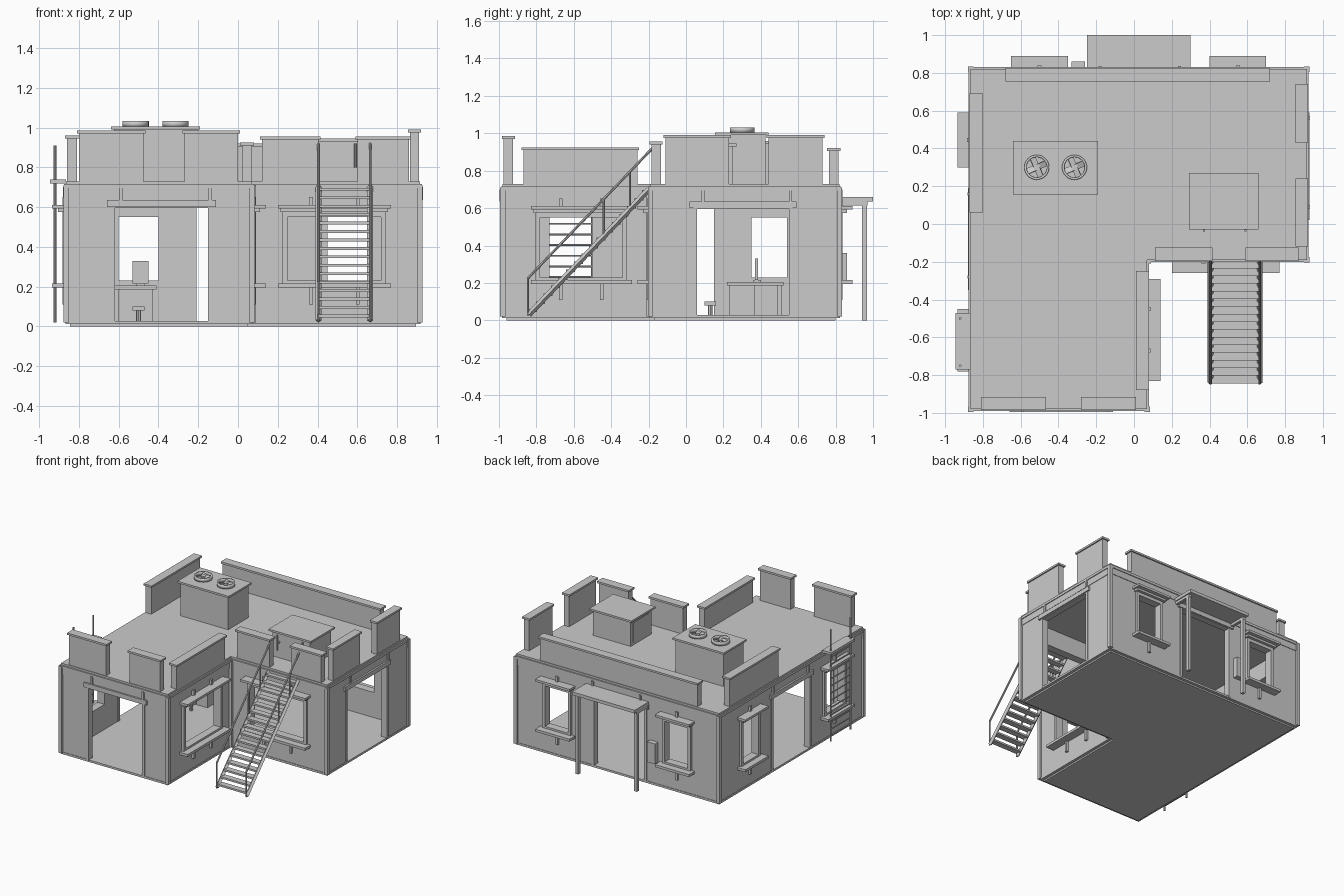
import bpy
from math import radians, pi
from mathutils import Vector

if "Cube" in bpy.data.objects:
    bpy.data.objects.remove(bpy.data.objects["Cube"], do_unlink=True)

grey = bpy.data.materials.new("plain_grey")
grey.use_nodes = True
colour = (0.6, 0.6, 0.6, 1)
grey.diffuse_color = colour
grey.node_tree.nodes["Principled BSDF"].inputs["Base Color"].default_value = colour


def mesh_object(name, verts, faces):
    me = bpy.data.meshes.new(name)
    me.from_pydata(verts, [], faces)
    me.materials.append(grey)
    ob = bpy.data.objects.new(name, me)
    bpy.context.collection.objects.link(ob)
    return ob


def prism(name, outline, z0, z1):
    """Extrude a counter-clockwise outline between two heights."""
    n = len(outline)
    verts = [(x, y, z) for z in (z0, z1) for x, y in outline]
    faces = [tuple(reversed(range(n))), tuple(range(n, 2 * n))]
    faces += [(i, (i + 1) % n, (i + 1) % n + n, i + n) for i in range(n)]
    return mesh_object(name, verts, faces)


def box(name, x, y, z):
    return prism(name, [(x[0], y[0]), (x[1], y[0]), (x[1], y[1]), (x[0], y[1])], *z)


def bar(name, a, b, r, sides=8):
    """Straight round or square bar between two points."""
    a, b = Vector(a), Vector(b)
    bpy.ops.mesh.primitive_cylinder_add(vertices=sides, radius=r, depth=(b - a).length,
                                        location=(a + b) / 2)
    ob = bpy.context.object
    ob.name = name
    ob.rotation_euler = (b - a).to_track_quat('Z', 'Y').to_euler()
    ob.data.materials.append(grey)
    if sides > 6:
        bpy.ops.object.shade_smooth_by_angle(angle=radians(40))
    return ob


class Wall:
    """Wall along one axis; d is measured outward from its outer face."""

    def __init__(self, name, axis, face, out, start, end):
        self.name, self.axis, self.face, self.out = name, axis, face, out
        self.start, self.end = start, end

    def part(self, name, span, d, z):
        across = sorted(self.face + self.out * v for v in d)
        x, y = (span, across) if self.axis == 'x' else (across, span)
        return box(self.name + "_" + name, x, y, z)

    def build(self, openings):
        at = self.start
        for a, b, z0, z1 in sorted(openings):
            self.part("panel", (at, a), (-0.04, 0), (0.02, TOP))
            self.part("header", (a, b), (-0.04, 0), (z1, TOP))
            if z0 > 0.03:
                self.part("apron", (a, b), (-0.04, 0), (0.02, z0))
            at = b
        self.part("panel", (at, self.end), (-0.04, 0), (0.02, TOP))

    def frame(self, a, b, z0, z1, w, d):
        for s in ((a - w, a), (b, b + w)):
            self.part("jamb", s, d, (z0, z1))
        self.part("frame_top", (a - w, b + w), d, (z1, z1 + w))

    def window(self, a, b, pins=1):
        z0, z1 = 0.23, 0.55
        self.frame(a, b, z0, z1, 0.025, (-0.045, 0.018))
        self.part("frame_bottom", (a - 0.025, b + 0.025), (-0.045, 0.018), (z0 - 0.02, z0))
        self.part("lintel", (a - 0.05, b + 0.05), (0, 0.07), (0.592, 0.61))
        self.part("lintel_base", (a - 0.035, b + 0.035), (0, 0.04), (0.575, 0.592))
        self.part("sill", (a - 0.05, b + 0.05), (0, 0.07), (0.195, 0.215))
        for i in range(pins):
            c = a + (b - a) * (i + 0.5) / pins
            self.part("pin_low", (c - 0.01, c + 0.01), (0, 0.018), (0.11, 0.195))
            self.part("pin_high", (c - 0.01, c + 0.01), (0, 0.018), (0.61, 0.65))

    def doorway(self, a, b):
        self.frame(a + 0.02, b - 0.02, 0.02, 0.595, 0.02, (-0.045, 0.006))
        self.part("beam", (a - 0.02, b + 0.02), (0, 0.014), (0.6, 0.635))
        for c in (a + 0.05, b - 0.01):
            self.part("hanger", (c - 0.008, c + 0.008), (0, 0.016), (0.635, 0.7))


TOP = 0.70
L, R, M, F, S, B = -0.865, 0.915, 0.07, -0.98, -0.19, 0.82


def footprint(g):
    return [(L - g, F - g), (M + g, F - g), (M + g, S - g),
            (R + g, S - g), (R + g, B + g), (L - g, B + g)]


# Floor, roof slab and cornice
prism("floor_slab", footprint(-0.02), 0, 0.02)
prism("base_trim", footprint(0.004), 0.012, 0.028)
prism("roof_slab", footprint(0), TOP, 0.73)
prism("cornice", footprint(0.01), 0.695, 0.715)

# Walls: name, axis, face, outward, range, windows, doorways
plan = [
    ("front_wall", 'x', F, -1, L, M, [], [(-0.64, -0.13)]),
    ("recess_side_wall", 'y', M, 1, F, S, [(-0.78, -0.34)], []),
    ("recess_front_wall", 'x', S, -1, M, R, [(0.25, 0.72)], []),
    ("right_wall", 'y', R, 1, S, B, [], [(0.04, 0.57)]),
    ("back_wall", 'x', B, 1, L, R, [(-0.6, -0.4), (0.45, 0.65)], [(-0.23, 0.25)]),
    ("left_wall", 'y', L, -1, F, B, [(-0.73, -0.5), (0.35, 0.54)], [(-0.33, 0.17)]),
]
for name, axis, face, out, a, b, windows, doors in plan:
    wall = Wall(name, axis, face, out, a, b)
    wall.build([(p, q, 0.23, 0.55) for p, q in windows] + [(p, q, 0.02, 0.6) for p, q in doors])
    for p, q in windows:
        wall.window(p, q, 2 if q - p > 0.3 else 1)
    for p, q in doors:
        wall.doorway(p, q)
    wall.part("frieze", (a, b), (0, 0.004), (0.645, 0.695))

# Corner strips
for x, y in footprint(0):
    if (x, y) != (M, S):
        box("corner_strip", (x - 0.014, x + 0.014), (y - 0.014, y + 0.014), (0.02, 0.71))
box("corner_strip_inner", (M, M + 0.02), (S - 0.02, S), (0.02, 0.71))

# Parapets: x range, y range, top height
parapets = [
    ((-0.80, -0.475), (-0.975, -0.925), 0.985), ((-0.27, 0.0), (-0.975, -0.925), 0.985),
    ((0.02, 0.07), (-0.87, -0.26), 0.925), ((0.12, 0.405), (-0.185, -0.135), 0.955),
    ((0.60, 0.86), (-0.185, -0.135), 0.955), ((0.865, 0.91), (-0.11, 0.23), 0.99),
    ((0.865, 0.91), (0.44, 0.73), 0.99), ((-0.67, 0.71), (0.765, 0.815), 0.92),
    ((-0.86, -0.81), (0.07, 0.68), 0.96),
]
for x, y, top in parapets:
    box("parapet", x, y, (0.73, top - 0.015))
    box("parapet_cap", (x[0] - 0.01, x[1] + 0.01), (y[0] - 0.01, y[1] + 0.01), (top - 0.015, top))

# Roof cooling unit with two fans
box("cooling_unit", (-0.625, -0.205), (0.17, 0.425), (0.73, 0.99))
box("cooling_unit_lid", (-0.64, -0.19), (0.155, 0.44), (0.99, 1.005))
for cx in (-0.515, -0.315):
    bpy.ops.mesh.primitive_cylinder_add(vertices=32, radius=0.066, depth=0.028,
                                        end_fill_type='NOTHING', location=(cx, 0.3, 1.018))
    ring = bpy.context.object
    ring.name = "fan_ring"
    ring.data.materials.append(grey)
    mod = ring.modifiers.new("thickness", 'SOLIDIFY')
    mod.thickness = 0.012
    bpy.ops.object.shade_smooth_by_angle(angle=radians(40))
    bar("fan_hub", (cx, 0.3, 1.005), (cx, 0.3, 1.028), 0.018, 16)
    for k in range(4):
        blade = box("fan_blade", (0.01, 0.06), (-0.016, 0.016), (-0.002, 0.002))
        blade.location = (cx, 0.3, 1.02)
        blade.rotation_euler = (radians(20), 0, k * pi / 2 + 0.4)

# Roof access hatch with side panel
box("hatch_body", (0.31, 0.64), (-0.01, 0.25), (0.73, 0.93))
box("hatch_lid", (0.29, 0.66), (-0.03, 0.27), (0.93, 0.945))
box("hatch_panel", (0.305, 0.31), (0.02, 0.22), (0.75, 0.91))
for x in (0.37, 0.59):
    bar("hatch_bolt", (x, -0.035, 0.8), (x, -0.035, 0.92), 0.006)
    box("hatch_bracket", (x - 0.006, x + 0.006), (-0.035, -0.01), (0.85, 0.862))

# Outside staircase
y0, z0, y1, z1 = -0.84, 0.03, -0.19, 0.71
steps = 16
for i in range(steps):
    t = (i + 0.5) / steps
    y, z = y0 + t * (y1 - y0), z0 + t * (z1 - z0)
    box("stair_tread", (0.405, 0.665), (y - 0.024, y + 0.024), (z - 0.006, z + 0.008))
for x in (0.405, 0.665):
    bar("stair_stringer", (x, y0, z0), (x, y1, z1), 0.015, 4)
    bar("stair_handrail", (x, y0 - 0.005, 0.225), (x, -0.18, 0.92), 0.007)
    for y in (-0.845, -0.44, -0.3):
        z = z0 + (y - y0) / (y1 - y0) * (z1 - z0)
        bar("stair_post", (x, y, max(z, 0.02)), (x, y, z + 0.205), 0.006)

# Side ladder and its landing
for y in (-0.75, -0.5):
    bar("ladder_post", (-0.92, y, 0.02), (-0.92, y, 0.91), 0.007)
for i in range(12):
    z = 0.06 + i * 0.057
    bar("ladder_rung", (-0.92, -0.75, z), (-0.92, -0.5, z), 0.005)
box("ladder_landing", (-0.945, L), (-0.77, -0.47), (0.72, 0.74))

# Back porch and wall-mounted meter
box("porch_canopy", (-0.25, 0.3), (B, 1.0), (0.635, 0.66))
for x in (-0.235, 0.28):
    box("porch_post", (x - 0.012, x + 0.012), (0.94, 0.968), (0.0, 0.635))
    box("porch_beam", (x - 0.012, x + 0.012), (B, 0.97), (0.615, 0.635))
box("meter_box", (-0.33, -0.26), (B, 0.86), (0.2, 0.36))

# Desk corner inside
box("desk_top", (-0.62, -0.41), (0.22, 0.52), (0.185, 0.205))
box("desk_drawers", (-0.6, -0.43), (0.23, 0.37), (0.028, 0.185))
box("desk_leg", (-0.6, -0.43), (0.49, 0.51), (0.028, 0.185))
box("screen", (-0.53, -0.45), (0.37, 0.385), (0.215, 0.33))
box("screen_foot", (-0.51, -0.47), (0.36, 0.4), (0.205, 0.215))
box("stool_seat", (-0.53, -0.47), (0.1, 0.16), (0.08, 0.1))
bar("stool_leg", (-0.5, 0.13, 0.028), (-0.5, 0.13, 0.08), 0.012)
